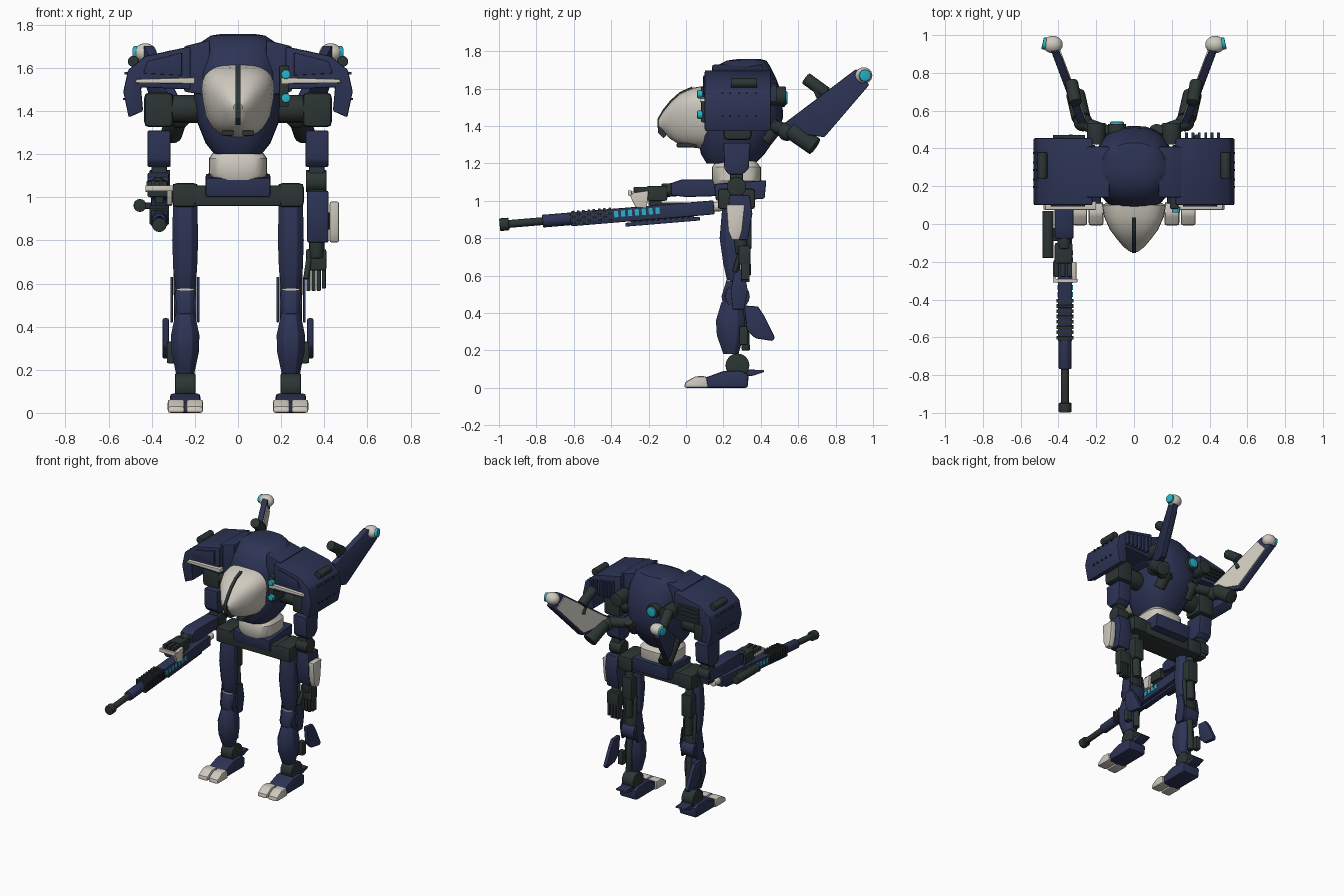
import bpy, bmesh, math
from mathutils import Vector, Matrix

if "Cube" in bpy.data.objects:
    bpy.data.objects.remove(bpy.data.objects["Cube"])


def material(name, col):
    m = bpy.data.materials.new(name)
    m.diffuse_color = (*col, 1)
    m.use_nodes = True
    m.node_tree.nodes["Principled BSDF"].inputs["Base Color"].default_value = m.diffuse_color
    return m


NAVY = material("navy armour", (0.026, 0.034, 0.090))
DARK = material("dark joint", (0.025, 0.036, 0.034))
WHITE = material("off white", (0.62, 0.59, 0.52))
CYAN = material("cyan glow", (0.02, 0.45, 0.58))


def finish(bm, name, mat, mirror=False, bevel=0.0, matrix=None):
    bmesh.ops.recalc_face_normals(bm, faces=bm.faces)
    if bevel:
        sharp = [e for e in bm.edges if len(e.link_faces) == 2 and e.calc_face_angle(0) > 0.5]
        bmesh.ops.bevel(bm, geom=sharp, offset=bevel, segments=2, profile=0.6,
                        affect='EDGES', clamp_overlap=True)
    if matrix:
        bm.transform(matrix)
    if mirror:
        d = bmesh.ops.duplicate(bm, geom=bm.verts[:] + bm.edges[:] + bm.faces[:])["geom"]
        for v in d:
            if isinstance(v, bmesh.types.BMVert):
                v.co.x *= -1
        bmesh.ops.reverse_faces(bm, faces=[f for f in d if isinstance(f, bmesh.types.BMFace)])
    me = bpy.data.meshes.new(name)
    bm.to_mesh(me)
    bm.free()
    me.materials.append(mat)
    ob = bpy.data.objects.new(name, me)
    bpy.context.collection.objects.link(ob)
    return ob


def loft(name, mat, rings, **kw):
    bm = bmesh.new()
    vs = [[bm.verts.new(p) for p in r] for r in rings]
    n = len(vs[0])
    for a, b in zip(vs, vs[1:]):
        for i in range(n):
            bm.faces.new((a[i], a[(i + 1) % n], b[(i + 1) % n], b[i]))
    bm.faces.new(vs[0])
    bm.faces.new(vs[-1])
    return finish(bm, name, mat, **kw)


def prism(name, mat, axis, pts, a, b, **kw):
    """Polygon in yz (axis x) or xz (axis y), extruded from a to b."""
    put = (lambda p, t: (t, *p)) if axis == 'x' else (lambda p, t: (p[0], t, p[1]))
    return loft(name, mat, [[put(p, t) for p in pts] for t in (a, b)], **kw)


def box(name, mat, x0, x1, y0, y1, z0, z1, bevel=0.008, **kw):
    return prism(name, mat, 'x', [(y0, z0), (y1, z0), (y1, z1), (y0, z1)], x0, x1, bevel=bevel, **kw)


def rod(name, mat, p, q, r, r2=None, n=16, bevel=0.006, **kw):
    p, q = Vector(p), Vector(q)
    bm = bmesh.new()
    bmesh.ops.create_cone(bm, cap_ends=True, segments=n, radius1=r,
                          radius2=r if r2 is None else r2, depth=(q - p).length)
    rot = (q - p).to_track_quat('Z', 'Y').to_matrix().to_4x4()
    bm.transform(Matrix.Translation((p + q) / 2) @ rot)
    return finish(bm, name, mat, bevel=bevel, **kw)


def ball(name, mat, c, r, scale=(1, 1, 1), **kw):
    bm = bmesh.new()
    bmesh.ops.create_uvsphere(bm, u_segments=20, v_segments=12, radius=r)
    bm.transform(Matrix.Translation(c) @ Matrix.Diagonal((*scale, 1)))
    return finish(bm, name, mat, **kw)


def oval(n=28, e=0.8):
    for i in range(n):
        c, s = math.cos(2 * math.pi * i / n), math.sin(2 * math.pi * i / n)
        yield math.copysign(abs(c) ** e, c), math.copysign(abs(s) ** e, s)


def z_rings(rows, e=0.8):
    return [[(hx * c, (y0 + y1) / 2 + (y1 - y0) / 2 * s, z) for c, s in oval(e=e)]
            for z, hx, y0, y1 in rows]


# Torso shell, waist and pelvis
loft("torso", NAVY, z_rings([(1.20, .11, .11, .37), (1.25, .15, .08, .42), (1.35, .19, .06, .49),
     (1.45, .205, .07, .52), (1.58, .205, .08, .51), (1.66, .195, .11, .48),
     (1.72, .17, .16, .45), (1.75, .125, .22, .43), (1.757, .08, .27, .40)]))
loft("waist", WHITE, z_rings([(1.08, .115, .15, .39), (1.11, .135, .14, .40),
     (1.18, .135, .14, .40), (1.215, .11, .16, .37)], e=.6))
prism("pelvis", NAVY, 'x', [(.16, 1.0), (.42, 1.01), (.43, 1.11), (.15, 1.09)], -.15, .15, bevel=.012)
box("hip_beam", DARK, -.2, .2, .17, .36, .96, 1.055)
box("hip_joint", DARK, .185, .305, .17, .37, .955, 1.065, bevel=.02, mirror=True)

# Cockpit canopy, tapering to the nose
loft("canopy", WHITE, [[(hx * c * (1 + .18 * s) / 1.1, y + .03 * max(-s, 0), (z0 + z1) / 2 + (z1 - z0) / 2 * s)
     for c, s in oval(e=.72)] for y, hx, z0, z1 in
     [(.10, .178, 1.27, 1.615), (.04, .168, 1.28, 1.605), (-.03, .135, 1.29, 1.575),
      (-.08, .095, 1.31, 1.53), (-.12, .06, 1.335, 1.48), (-.147, .022, 1.37, 1.435)]])
prism("canopy_stripe", DARK, 'x', [(.035, 1.612), (-.033, 1.582), (-.084, 1.537), (-.124, 1.487),
      (-.153, 1.437), (-.15, 1.365), (-.12, 1.335), (-.05, 1.4), (.0, 1.5)], -.011, .011)
box("chin_sensor", DARK, .02, .075, -.05, .06, 1.285, 1.31, mirror=True)

# Sensor pack beside the canopy
box("side_sensor", DARK, .19, .235, .08, .22, 1.42, 1.61)
for z in (1.46, 1.57):
    rod("sensor_lens", CYAN, (.222, .06, z), (.222, .09, z), .022)

# Shoulder pods: sloped roof with a hanging outer flap
prism("shoulder_pod", NAVY, 'y', [(.22, 1.70), (.43, 1.655), (.51, 1.59), (.532, 1.49), (.507, 1.37),
      (.44, 1.40), (.45, 1.51), (.22, 1.50)], .10, .455, bevel=.01, mirror=True)
prism("pod_root", NAVY, 'y', [(.13, 1.73), (.25, 1.70), (.25, 1.49), (.13, 1.47)],
      .14, .41, bevel=.01, mirror=True)
prism("pod_front_panel", NAVY, 'y', [(.26, 1.67), (.42, 1.63), (.44, 1.575), (.26, 1.565)],
      .092, .11, bevel=.004, mirror=True)
prism("pod_bar", WHITE, 'y', [(.2, 1.555), (.47, 1.548), (.48, 1.53), (.2, 1.527)],
      .075, .12, bevel=.005, mirror=True)
rod("pod_top_handle", DARK, (.485, .24, 1.63), (.485, .38, 1.63), .026, mirror=True)
for y in (.19, .23, .28, .32, .37):
    for z, x in ((1.57, .513), (1.45, .52)):
        box("pod_bolt", DARK, x, x + .014, y, y + .01, z, z + .01, bevel=0, mirror=True)
for i in range(6):
    x = .27 + i * .034
    box("pod_back_rib", NAVY, x, x + .015, .45, .485, 1.53, 1.65 - i * .006, bevel=.003)
for i in range(4):
    box("pod_back_slat", DARK, -.43, -.26, .45, .472, 1.53 + i * .029, 1.545 + i * .029, bevel=.003)

# Back: exhaust hubs and a round lamp
rod("back_hub", DARK, (.2, .42, 1.56), (.2, .535, 1.56), .05, mirror=True)
rod("lamp_housing", DARK, (-.09, .44, 1.55), (-.09, .53, 1.55), .048)
rod("lamp", CYAN, (-.09, .5, 1.55), (-.09, .542, 1.55), .036)

# Rear booms leaning outwards
lean = Matrix.Identity(4)
lean[0][1], lean[0][3] = .375, .28 - .375 * .55
plate = [(.52, 1.41), (.91, 1.705), (.98, 1.62), (.74, 1.34), (.63, 1.355)]
prism("boom", NAVY, 'x', plate, -.022, .022, bevel=.008, matrix=lean, mirror=True)
mid = Vector((.75, 1.49))
prism("boom_inner_panel", WHITE, 'x', [mid + (Vector(p) - mid) * .84 for p in plate],
      -.029, -.018, matrix=lean, mirror=True)
ball("boom_tip", WHITE, (.43, .95, 1.67), .046, (1.15, 1, .95), mirror=True)
rod("boom_tip_lens", CYAN, (.45, .95, 1.67), (.484, .958, 1.67), .032, mirror=True)
rod("boom_fin", DARK, (.31, .64, 1.655), (.33, .75, 1.575), .034, mirror=True)
rod("boom_fin_neck", DARK, (.33, .69, 1.61), (.33, .74, 1.5), .018, mirror=True)
rod("boom_arm", DARK, (.07, .46, 1.40), (.26, .53, 1.38), .036, mirror=True)
ball("boom_pivot", DARK, (.27, .54, 1.37), .05, mirror=True)
rod("boom_foot", DARK, (.28, .56, 1.38), (.31, .69, 1.29), .05, mirror=True)
rod("boom_strut", DARK, (.12, .42, 1.32), (.12, .5, 1.42), .04, mirror=True)

# Shoulders and upper arms
rod("shoulder_axle", DARK, (.17, .27, 1.41), (.32, .27, 1.41), .065, mirror=True)
box("shoulder_joint", DARK, .30, .435, .20, .35, 1.325, 1.485, bevel=.025, mirror=True)
prism("upper_arm", NAVY, 'x', [(.20, 1.31), (.345, 1.31), (.335, 1.17), (.30, 1.14), (.23, 1.14),
      (.205, 1.17)], .312, .42, bevel=.01, mirror=True)
rod("elbow", DARK, (.315, .27, 1.075), (.41, .27, 1.075), .052, mirror=True)
box("elbow_link", DARK, .33, .40, .235, .305, 1.0, 1.16, mirror=True)

# Hanging left forearm, shield and hand
prism("left_forearm", NAVY, 'x', [(.23, 1.03), (.34, 1.03), (.355, .93), (.33, .79), (.245, .79), (.225, .9)],
      .32, .42, bevel=.01)
prism("arm_shield", WHITE, 'x', [(.215, .98), (.315, .98), (.30, .84), (.285, .79), (.245, .79), (.225, .84)],
      .425, .468, bevel=.01)
box("shield_mount", DARK, .41, .43, .25, .30, .85, .93)
rod("left_wrist", DARK, (.365, .3, .72), (.365, .29, .80), .035)
box("left_palm", DARK, .315, .41, .28, .345, .66, .76, bevel=.012)
for i in range(4):
    x = .317 + i * .024
    box("left_finger", DARK, x, x + .019, .295, .34, .565 + .012 * (i == 3), .68, bevel=.005)
rod("left_thumb", DARK, (.33, .29, .72), (.315, .26, .62), .013)

# Raised right forearm and hand
prism("right_forearm", NAVY, 'x', [(.31, 1.11), (-.02, 1.115), (-.08, 1.095), (-.08, 1.03), (.0, 1.02),
      (.31, 1.03)], -.42, -.32, bevel=.012)
rod("right_wrist", DARK, (-.37, -.05, 1.06), (-.37, -.13, 1.055), .036)
box("right_palm", DARK, -.42, -.325, -.21, -.1, 1.0, 1.08, bevel=.012)
for i in range(3):
    box("right_finger", DARK, -.425 + i * .035, -.398 + i * .035, -.28, -.19, 1.045, 1.075, bevel=.006)

# Long gun, built level and tilted
tilt = Matrix.Translation((-.365, 0, .955)) @ Matrix.Rotation(.083, 4, 'X')
rod("gun_muzzle", DARK, (0, -1.0, 0), (0, -.95, 0), .034, matrix=tilt)
rod("gun_barrel", DARK, (0, -.96, 0), (0, -.75, 0), .021, matrix=tilt)
rod("gun_sleeve", NAVY, (0, -.77, 0), (0, -.58, 0), .034, matrix=tilt)
box("gun_body", NAVY, -.038, .038, -.62, .15, -.04, .035, matrix=tilt)
box("gun_rail", NAVY, -.02, .02, -.33, .07, -.066, -.046, bevel=.004, matrix=tilt)
box("rail_link", DARK, -.012, .012, -.3, .04, -.05, -.035, bevel=0, matrix=tilt)
for i in range(8):
    y = -.61 + i * .028
    box("gun_rib", DARK, -.046, .046, y, y + .014, -.03, .042, bevel=.003, matrix=tilt)
for i in range(7):
    y = -.385 + i * .037
    box("gun_light", CYAN, -.041, .041, y, y + .022, -.012, .022, bevel=0, matrix=tilt)
rod("gun_stock", WHITE, (0, .14, .0), (0, .21, .0), .026, matrix=tilt)
rod("gun_scope", DARK, (-.455, -.18, .962), (-.455, .07, .962), .03)
box("scope_mount", DARK, -.45, -.38, -.09, -.02, .945, .975)
prism("gun_grip", WHITE, 'x', [(-.305, 1.04), (-.2, 1.055), (-.21, .96), (-.27, .965)], -.33, -.305, bevel=.005)
box("gun_guard", WHITE, -.43, -.3, -.31, -.29, 1.028, 1.055, bevel=.004)
box("gun_grip_post", DARK, -.385, -.345, -.2, -.13, .97, 1.03)
box("gun_guard_side", WHITE, -.43, -.415, -.3, -.2, 1.025, 1.05, bevel=.004)

# Legs: thigh, pistons, knee
def tapered(name, rows, cx=.245):
    """Eight-sided limb from (z, half width, y front, y back) rows."""
    shape = [(1, .5), (.55, 1), (-.55, 1), (-1, .5), (-1, -.4), (-.5, -1), (.5, -1), (1, -.4)]
    loft(name, NAVY, [[(cx + hx * a, (y0 + y1) / 2 + (y1 - y0) / 2 * b, z) for a, b in shape]
                      for z, hx, y0, y1 in rows], bevel=.004, mirror=True)


tapered("thigh", [(.57, .042, .22, .285), (.66, .055, .20, .29), (.80, .06, .18, .295), (.98, .056, .195, .30)])
rod("thigh_piston", DARK, (.245, .31, .94), (.245, .32, .60), .028, mirror=True)
box("thigh_pack", DARK, .205, .285, .28, .35, .74, .90, mirror=True)
for x in (.205, .285):
    rod("thigh_rod", DARK, (x, .3, .76), (x, .31, .54), .013, mirror=True)
rod("knee", NAVY, (.193, .275, .49), (.297, .275, .49), .066, mirror=True)
box("knee_core", DARK, .21, .28, .24, .32, .44, .6, mirror=True)
tapered("knee_cap", [(.43, .04, .20, .27), (.49, .05, .19, .28), (.57, .045, .215, .28)])
box("knee_band", WHITE, .205, .285, .215, .27, .568, .576, bevel=0, mirror=True)
for x in (.178, .302):
    prism("knee_plate", NAVY, 'x', [(.25, .42), (.31, .42), (.33, .52), (.31, .63), (.26, .63), (.24, .52)],
          x, x + .012, bevel=.003, mirror=True)

# Shin, calf mechanics and fin
tapered("shin", [(.18, .042, .20, .28), (.28, .063, .165, .31), (.36, .066, .16, .315), (.46, .045, .19, .30)])
rod("calf_piston", DARK, (.245, .31, .44), (.245, .32, .2), .022, mirror=True)
prism("calf_fin", NAVY, 'x', [(.31, .44), (.385, .435), (.415, .39), (.475, .27), (.465, .25), (.37, .265),
      (.325, .31)], .32, .35, bevel=.01, mirror=True)
box("fin_mount", DARK, .29, .33, .285, .33, .23, .33, mirror=True)

# Ankles and feet
rod("ankle", DARK, (.198, .275, .12), (.292, .275, .12), .064, mirror=True)
prism("foot", NAVY, 'x', [(.09, .0), (.33, .0), (.335, .07), (.30, .09), (.2, .09), (.09, .05)],
      .175, .315, bevel=.015, mirror=True)
prism("heel_spur", NAVY, 'x', [(.28, .06), (.36, .065), (.42, .085), (.415, .095), (.28, .1)],
      .205, .285, bevel=.006, mirror=True)
for x in (.162, .248):
    prism("toe", WHITE, 'x', [(-.01, .0), (.12, .0), (.11, .062), (.05, .062), (-.005, .03)],
          x, x + .078, bevel=.014, mirror=True)

# Smooth curved faces, keep hard edges
bpy.ops.object.select_all(action='SELECT')
bpy.context.view_layer.objects.active = bpy.context.scene.objects[0]
bpy.ops.object.shade_smooth_by_angle(angle=math.radians(32))
